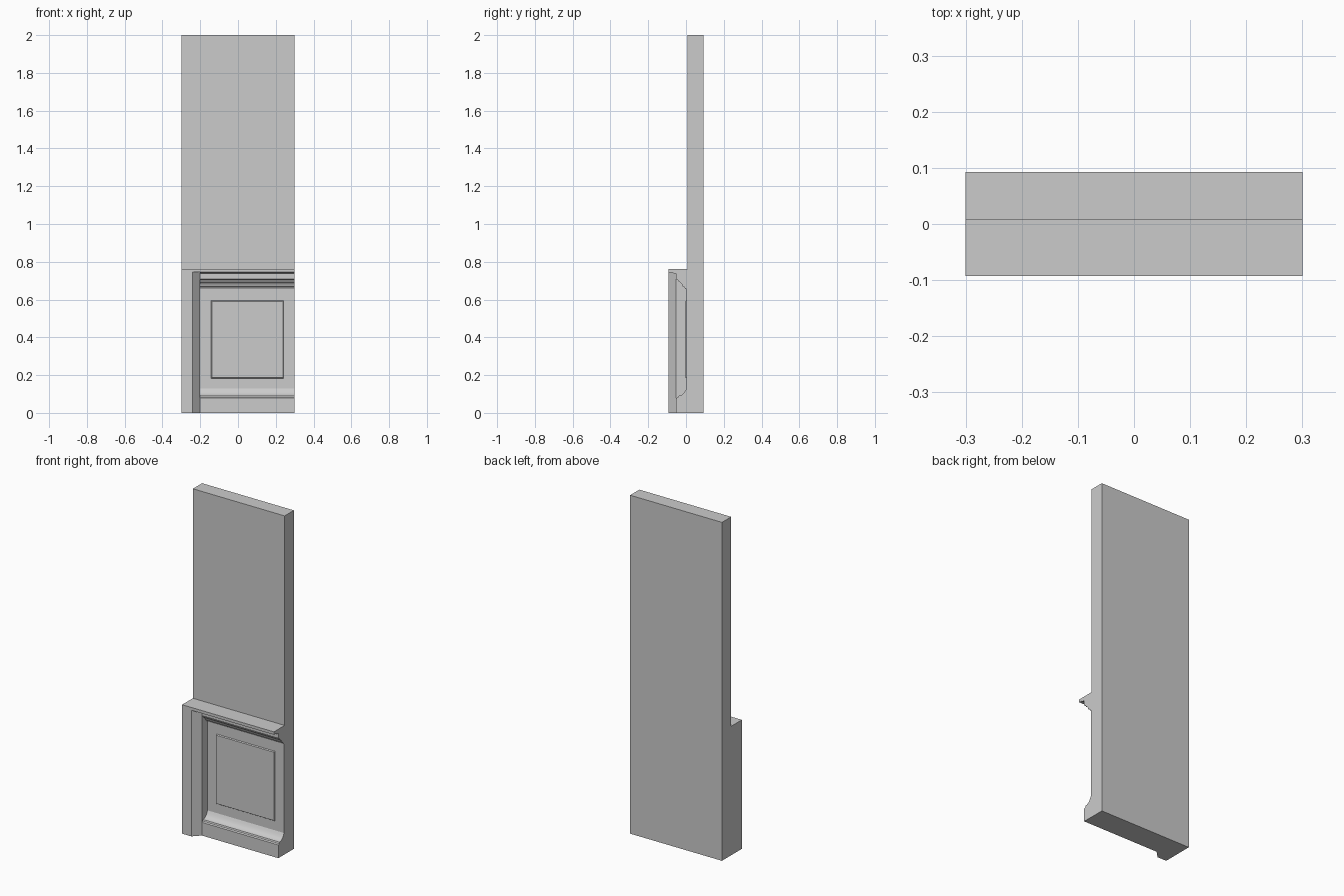
import bpy
import bmesh
from mathutils import Vector

cube = bpy.data.objects.get("Cube")
if cube:
    bpy.data.objects.remove(cube, do_unlink=True)

# Single plaster grey
plaster = bpy.data.materials.new("plaster grey")
plaster.use_nodes = True
GREY = (0.6, 0.6, 0.6, 1)
plaster.diffuse_color = GREY
plaster.node_tree.nodes["Principled BSDF"].inputs["Base Color"].default_value = GREY

LEFT, POST, RIGHT = -0.3, -0.2, 0.3     # wall end, post edge, wall end
BACK, WALL, FIELD = 0.093, 0.007, 0.002  # depths of wall back, wall front, panel field
STEP, FRONT = -0.052, -0.093             # depths of skirting and shelf edge
TOP = 0.762


def finish(name, bm, smooth=False):
    bmesh.ops.recalc_face_normals(bm, faces=bm.faces)
    mesh = bpy.data.meshes.new(name)
    bm.to_mesh(mesh)
    bm.free()
    mesh.materials.append(plaster)
    obj = bpy.data.objects.new(name, mesh)
    bpy.context.collection.objects.link(obj)
    if smooth:
        bpy.ops.object.select_all(action='DESELECT')
        obj.select_set(True)
        bpy.context.view_layer.objects.active = obj
        bpy.ops.object.shade_smooth_by_angle(angle=0.5)
    return obj


def extrude(name, points, offset, smooth=False):
    """Solid made by sweeping a closed outline along an offset."""
    bm = bmesh.new()
    face = bm.faces.new([bm.verts.new(p) for p in points])
    swept = bmesh.ops.extrude_face_region(bm, geom=[face], use_keep_orig=True)
    verts = [g for g in swept["geom"] if isinstance(g, bmesh.types.BMVert)]
    bmesh.ops.translate(bm, verts=verts, vec=Vector(offset))
    return finish(name, bm, smooth)


def moulding(name, outline):
    """Sweep a (depth, height) outline from the post to the wall end."""
    extrude(name, [(POST, y, z) for y, z in outline], (RIGHT - POST, 0, 0), True)


def box(name, x, y, z):
    extrude(name, [(x[0], y[0], z[0]), (x[1], y[0], z[0]),
                   (x[1], y[1], z[0]), (x[0], y[1], z[0])], (0, 0, z[1] - z[0]))


# Wall slab
box("wall", (LEFT, RIGHT), (WALL, BACK), (0, 2))

# Chamfered corner post with a square cap
extrude("corner_post", [(LEFT, WALL, 0), (LEFT, FRONT, 0), (-0.24, FRONT, 0),
                        (POST, STEP, 0), (POST, WALL, 0)], (0, 0, 0.745))
box("post_cap", (LEFT, POST), (FRONT, WALL), (0.745, TOP))

# Panel field between the mouldings
box("panel_field", (POST, RIGHT), (FIELD, WALL), (0.1, 0.7))

# Skirting board with a stepped cove on top
moulding("skirting", [(WALL, 0), (STEP, 0), (STEP, 0.078), (-0.043, 0.082),
                      (-0.04, 0.09), (-0.03, 0.092), (-0.02, 0.097),
                      (-0.011, 0.106), (-0.004, 0.117), (FIELD, 0.128),
                      (WALL, 0.128)])

# Chair rail: thin shelf, frieze and cove underneath
moulding("chair_rail", [(WALL, TOP), (FRONT, TOP), (FRONT, 0.745), (-0.07, 0.742),
                        (-0.066, 0.738), (STEP, 0.738), (STEP, 0.708),
                        (-0.042, 0.704), (-0.038, 0.694), (-0.029, 0.69),
                        (-0.022, 0.682), (-0.018, 0.67), (-0.009, 0.667),
                        (-0.004, 0.657), (FIELD, 0.655), (WALL, 0.655)])

# Shallow raised panel with sloped edges
bm = bmesh.new()
rings = []
for depth, inset in ((WALL, 0), (FIELD, 0), (-0.004, 0.004)):
    x0, x1, z0, z1 = -0.142 + inset, 0.242 - inset, 0.183 + inset, 0.595 - inset
    rings.append([bm.verts.new((x, depth, z))
                  for x, z in ((x0, z0), (x1, z0), (x1, z1), (x0, z1))])
for a, b in zip(rings, rings[1:]):
    for i in range(4):
        j = (i + 1) % 4
        bm.faces.new((a[i], a[j], b[j], b[i]))
bm.faces.new(rings[0])
bm.faces.new(rings[-1])
finish("raised_panel", bm)
